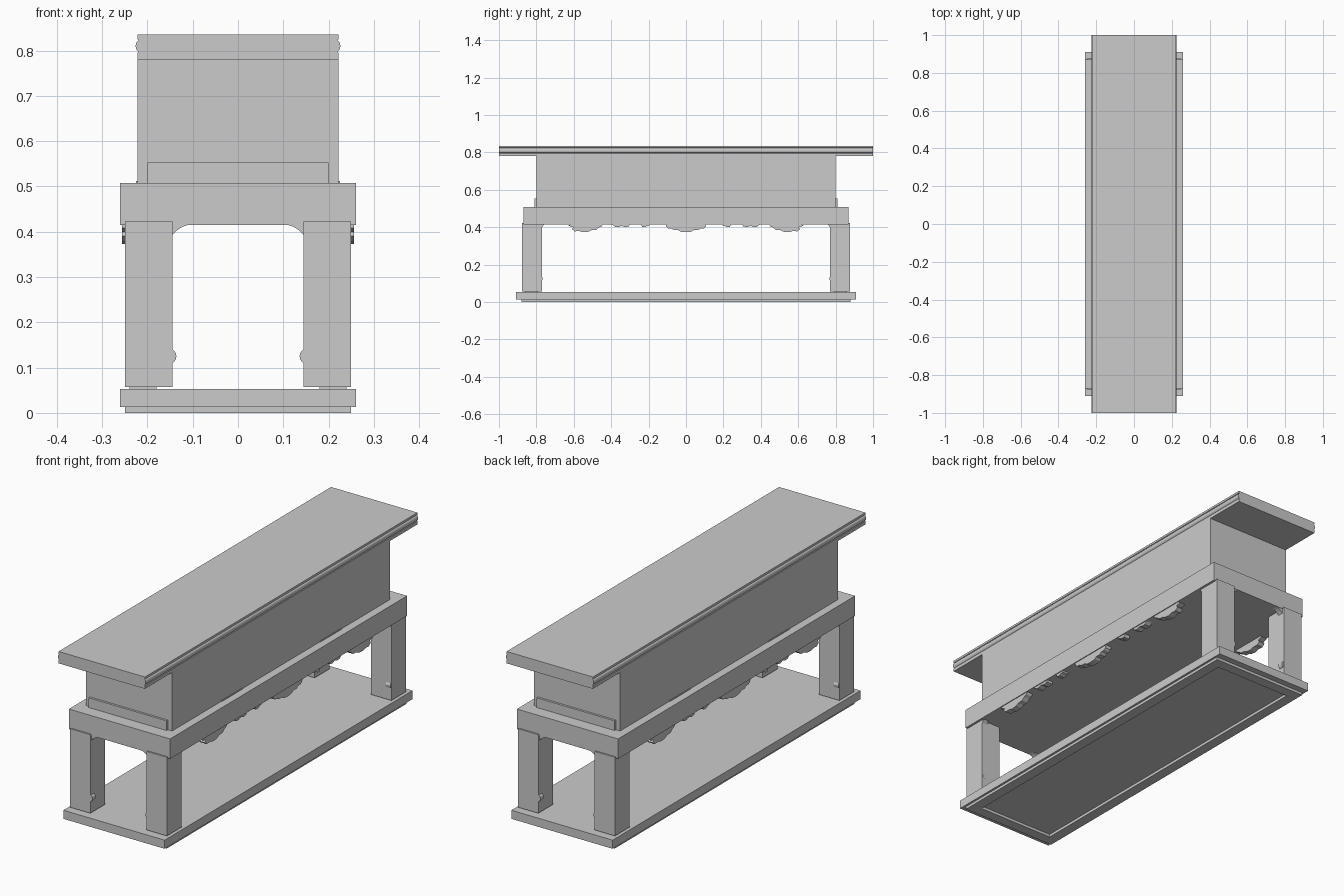
import bpy, bmesh, math

if "Cube" in bpy.data.objects:
    bpy.data.objects.remove(bpy.data.objects["Cube"])


def make(name, bm):
    bmesh.ops.recalc_face_normals(bm, faces=bm.faces)
    me = bpy.data.meshes.new(name)
    bm.to_mesh(me)
    bm.free()
    ob = bpy.data.objects.new(name, me)
    bpy.context.collection.objects.link(ob)
    return ob


def box(name, x, y, z):
    bm = bmesh.new()
    bmesh.ops.create_cube(bm, size=1)
    for v in bm.verts:
        v.co = [(a[0] + a[1]) / 2 + c * (a[1] - a[0]) for a, c in zip((x, y, z), v.co)]
    return make(name, bm)


def prism(name, pts, axis, a, b):
    """Extrude a 2D profile (horizontal, z) along x or y from a to b."""
    bm = bmesh.new()
    place = (lambda u, z, d: (d, u, z)) if axis == 'x' else (lambda u, z, d: (u, d, z))
    ends = [[bm.verts.new(place(u, z, d)) for u, z in pts] for d in (a, b)]
    n = len(pts)
    for e in ends:
        bm.faces.new(e)
    for i in range(n):
        j = (i + 1) % n
        bm.faces.new((ends[0][i], ends[0][j], ends[1][j], ends[1][i]))
    return make(name, bm)


# Top slab with a small bead along both long edges
half = [(0.222, 0.78), (0.222, 0.795), (0.219, 0.797)]
half += [(0.219 + 0.007 * math.cos(t), 0.81 + 0.012 * math.sin(t))
         for t in [math.radians(a) for a in range(-75, 76, 25)]]
half += [(0.219, 0.823), (0.222, 0.825), (0.222, 0.835)]
prism("top_slab", half + [(-x, z) for x, z in reversed(half)], 'y', -1, 1)

# Box body, end ledges, waist
box("body", (-0.222, 0.222), (-0.8, 0.8), (0.508, 0.781))
box("waist", (-0.26, 0.26), (-0.87, 0.87), (0.415, 0.508))
for s, side in ((-1, "front"), (1, "back")):
    y = sorted((s * 0.795, s * 0.81))
    box(side + "_end_ledge", (-0.2, 0.2), y, (0.5, 0.553))

# Base board and hollow plinth frame
box("base_board", (-0.26, 0.26), (-0.91, 0.91), (0.013, 0.053))
for s in (-1, 1):
    box("plinth_rail", sorted((s * 0.2, s * 0.25)), (-0.88, 0.88), (0, 0.0135))
    box("plinth_end", (-0.2, 0.2), sorted((s * 0.83, s * 0.88)), (0, 0.0135))

# Legs, foot pads, scroll knobs and corner brackets
for sx in (-1, 1):
    for sy in (-1, 1):
        box("leg", sorted((sx * 0.145, sx * 0.249)), sorted((sy * 0.77, sy * 0.877)), (0.057, 0.422))
        box("foot_pad", sorted((sx * 0.18, sx * 0.24)), sorted((sy * 0.79, sy * 0.86)), (0.05, 0.06))
        ring = [(math.cos(k * math.pi / 8), math.sin(k * math.pi / 8)) for k in range(16)]
        prism("end_scroll", [(sx * (0.154 + 0.018 * c), 0.125 + 0.018 * s) for c, s in ring],
              'y', sy * 0.85, sy * 0.874)
        prism("side_scroll", [(sy * (0.782 + 0.016 * c), 0.125 + 0.016 * s) for c, s in ring],
              'x', sx * 0.222, sx * 0.246)
        prism("end_bracket", [(sx * x, z) for x, z in
              ((0.15, 0.42), (0.15, 0.388), (0.145, 0.393), (0.135, 0.403), (0.122, 0.411), (0.107, 0.416), (0.107, 0.42))],
              'y', sy * 0.84, sy * 0.868)
        prism("side_bracket", [(sy * y, z) for y, z in
              ((0.775, 0.42), (0.775, 0.39), (0.768, 0.403), (0.76, 0.412), (0.75, 0.42))],
              'x', sx * 0.22, sx * 0.247)

# Carved pendants hanging under the long sides
centre = [(0.11, 0.42), (0.105, 0.402), (0.095, 0.394), (0.075, 0.392), (0.065, 0.384),
          (0.04, 0.384), (0.03, 0.376), (0.012, 0.373)]
centre += [(-y, z) for y, z in reversed(centre)]
inner = [(0.19, 0.42), (0.195, 0.408), (0.21, 0.405), (0.218, 0.4), (0.235, 0.401), (0.24, 0.42)]
middle = [(0.3, 0.42), (0.305, 0.405), (0.325, 0.4), (0.345, 0.407), (0.36, 0.401),
          (0.38, 0.402), (0.39, 0.411), (0.41, 0.42)]
outer = [(0.44, 0.42), (0.45, 0.405), (0.465, 0.398), (0.48, 0.386), (0.505, 0.384), (0.52, 0.376),
         (0.55, 0.373), (0.57, 0.379), (0.595, 0.378), (0.61, 0.39), (0.603, 0.399), (0.628, 0.408), (0.61, 0.42)]
for sx in (-1, 1):
    prism("centre_carving", centre, 'x', sx * 0.225, sx * 0.256)
    for sy in (-1, 1):
        for label, shape in (("inner", inner), ("middle", middle), ("outer", outer)):
            prism(label + "_carving", [(sy * y, z) for y, z in shape], 'x', sx * 0.225, sx * 0.256)
        # Thin cleats where the body meets the waist
        box("cleat", sorted((sx * 0.215, sx * 0.225)), sorted((sy * 0.285, sy * 0.44)), (0.505, 0.512))
